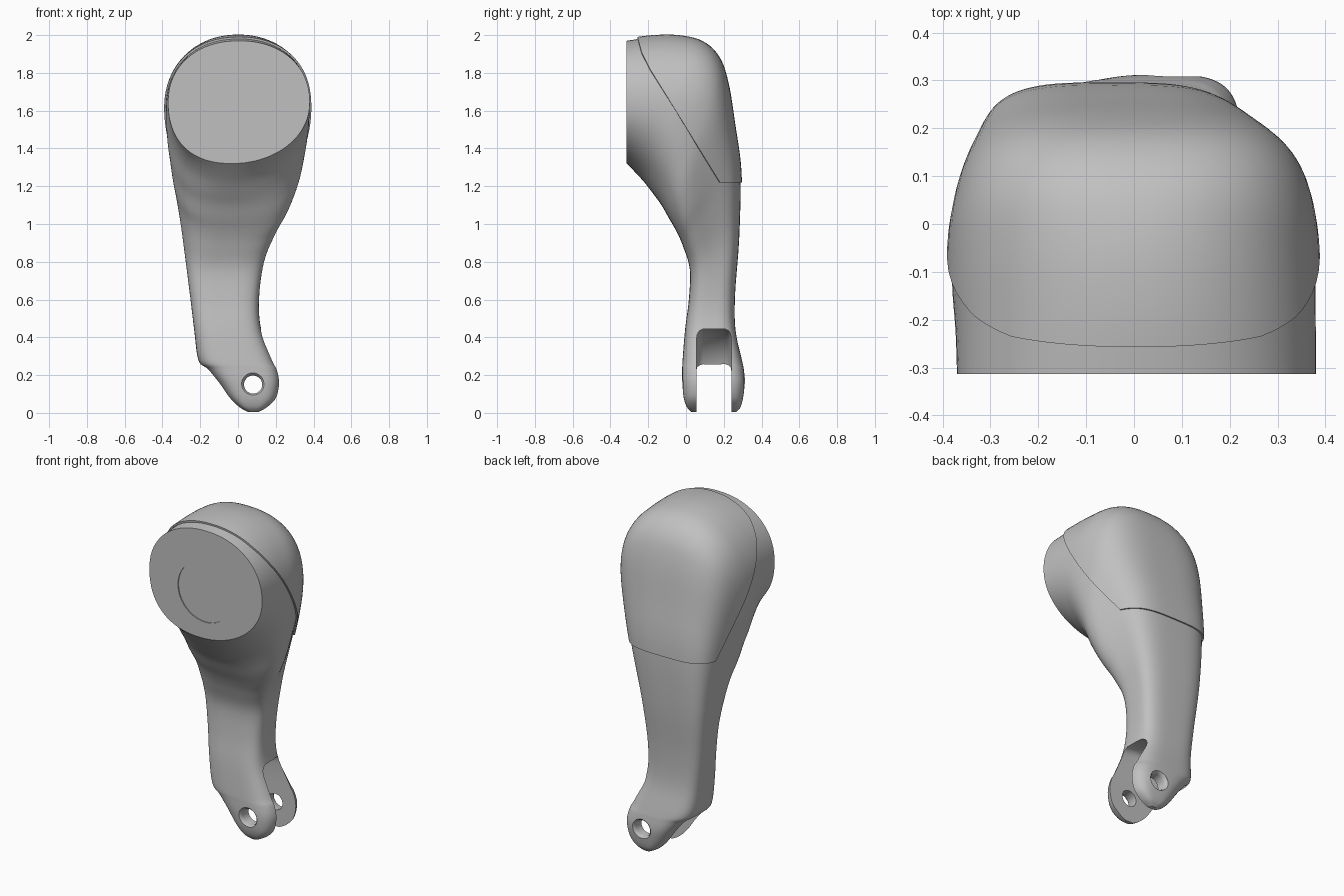
import bpy, bmesh, math
from mathutils import Vector

old = bpy.data.objects.get("Cube")
if old:
    bpy.data.objects.remove(old, do_unlink=True)

grey = bpy.data.materials.new("satin grey")
grey.use_nodes = True
grey.diffuse_color = (0.53, 0.53, 0.53, 1)
grey.node_tree.nodes["Principled BSDF"].inputs["Base Color"].default_value = (0.53, 0.53, 0.53, 1)

# Cross-sections that fan round from the flat mounting face down to the fork:
# inner edge (y, z), outer edge (y, z), x limits, squareness, sideways lean of inner edge
SECTIONS = [
    ((-.314, 1.32), (-.314, 1.97), (-.37, .38), 2.15, -.04),
    ((-.27, 1.275), (-.18, 1.988), (-.373, .38), 2.1, -.04),
    ((-.22, 1.22), (-.04, 1.988), (-.38, .379), 2.15, -.04),
    ((-.17, 1.155), (.085, 1.957), (-.378, .375), 2.4, -.04),
    ((-.13, 1.1), (.172, 1.875), (-.366, .362), 2.7, -.03),
    ((-.09, 1.03), (.22, 1.74), (-.35, .337), 3, -.02),
    ((-.05, .96), (.255, 1.52), (-.33, .285), 3.2, 0),
    ((-.015, .88), (.287, 1.26), (-.306, .216), 3.4, 0),
    ((.02, .76), (.282, .93), (-.28, .143), 3.6, 0),
    ((.015, .6), (.26, .63), (-.253, .112), 3.6, 0),
    ((-.005, .44), (.262, .44), (-.232, .123), 3.6, 0),
    ((-.018, .28), (.296, .28), (-.21, .185), 3.6, 0),
    ((-.02, .23), (.306, .23), (-.163, .21), 3.6, 0),
    ((-.02, .16), (.312, .16), (-.105, .223), 3.6, 0),
    ((-.012, .08), (.302, .08), (-.048, .206), 3.6, 0),
    ((.005, .03), (.288, .03), (.005, .157), 4, 0),
    ((.03, .004), (.265, .004), (.05, .11), 4, 0),
]


def flat(row):
    return [*row[0], *row[1], *row[2], row[3], row[4]]


def smooth_rows(steps):
    """Catmull-Rom interpolation between the cross-sections."""
    rows = [flat(r) for r in SECTIONS]
    result = []
    for i in range(len(rows) - 1):
        a, b, c = rows[max(i - 1, 0)], rows[i], rows[i + 1]
        d = rows[min(i + 2, len(rows) - 1)]
        for k in range(steps):
            t = k / steps
            result.append([q + t / 2 * (r - p + t * (2*p - 5*q + 4*r - s + t * (3*(q - r) + s - p)))
                           for p, q, r, s in zip(a, b, c, d)])
    return result + [rows[-1]]


def signed_power(v, e):
    return math.copysign(abs(v) ** e, v)


def loft(grow=0, sides=80, steps=5):
    bm = bmesh.new()
    rings = []
    for y0, z0, y1, z1, x0, x1, power, lean in smooth_rows(steps):
        mid = Vector((0, y0 + y1, z0 + z1)) / 2
        half = Vector((0, y1 - y0, z1 - z0)) / 2
        half += half.normalized() * grow
        ring = []
        for i in range(sides):
            a = math.tau * i / sides
            u = signed_power(math.cos(a), 2 / power)
            v = signed_power(math.sin(a), 2 / power)
            p = mid + half * v
            p.x = (x0 + x1) / 2 + ((x1 - x0) / 2 + grow) * u + lean * min(v, 0) ** 2
            ring.append(bm.verts.new(p))
        rings.append(ring)
    bridge(bm, rings)
    return bm


def bridge(bm, rings):
    """Skin neighbouring rings and cap both ends."""
    for a, b in zip(rings, rings[1:]):
        for i in range(len(a)):
            j = (i + 1) % len(a)
            bm.faces.new((a[i], a[j], b[j], b[i]))
    bm.faces.new(rings[0])
    bm.faces.new(rings[-1])
    bmesh.ops.recalc_face_normals(bm, faces=bm.faces)


def make_object(name, bm):
    mesh = bpy.data.meshes.new(name)
    bm.to_mesh(mesh)
    bm.free()
    mesh.materials.append(grey)
    obj = bpy.data.objects.new(name, mesh)
    bpy.context.collection.objects.link(obj)
    return obj


def turned(name, profile, x, z, sides=64):
    """Closed solid turned about an axis along y; profile is (y, radius)."""
    bm = bmesh.new()
    bridge(bm, [[bm.verts.new((x + r * math.cos(math.tau * i / sides), y,
                               z + r * math.sin(math.tau * i / sides)))
                 for i in range(sides)] for y, r in profile])
    obj = make_object(name, bm)
    obj.hide_render = True
    return obj


def activate(obj):
    bpy.ops.object.select_all(action='DESELECT')
    obj.select_set(True)
    bpy.context.view_layer.objects.active = obj


def cut(obj, cutter):
    mod = obj.modifiers.new("cut", 'BOOLEAN')
    mod.operation = 'DIFFERENCE'
    mod.solver = 'EXACT'
    mod.object = cutter
    activate(obj)
    bpy.ops.object.modifier_apply(modifier=mod.name)
    bpy.data.objects.remove(cutter, do_unlink=True)


# Arm body with fork slot, softly flared pin holes and shallow round recess
PIN_X, PIN_Z = .08, .15
arm = make_object("arm_body", loft())
cut(arm, turned("slot_cutter", [(.055, .24), (.059, .268), (.07, .287), (.09, .297),
                                (.205, .297), (.225, .287), (.236, .268), (.24, .24)],
                PIN_X, PIN_Z))
cut(arm, turned("pin_cutter", [(-.06, .07), (-.02, .062), (-.012, .053), (.002, .048),
                               (.288, .048), (.302, .053), (.31, .062), (.35, .07)],
                PIN_X, PIN_Z, 40))
cut(arm, turned("recess_cutter", [(-.4, .18), (-.308, .18)], 0, 1.6))

# Thin cover wrapped over the back and top of the head
bm = loft(grow=.012)
for point, normal in (((0, .18, 1.22), (0, 0, 1)),
                      ((0, .18, 1.22), (0, .6, .37)),
                      ((0, -.19, 1.82), (0, .09, .045)),
                      ((0, -.235, 1.91), (0, .09, .025))):
    bmesh.ops.bisect_plane(bm, geom=bm.verts[:] + bm.edges[:] + bm.faces[:],
                           plane_co=point, plane_no=normal, clear_inner=True)
cover = make_object("back_cover", bm)
shell = cover.modifiers.new("thickness", 'SOLIDIFY')
shell.thickness = .011
shell.offset = -1
activate(cover)
bpy.ops.object.modifier_apply(modifier=shell.name)

for obj in (arm, cover):
    activate(obj)
    bpy.ops.object.shade_smooth_by_angle(angle=math.radians(35))
